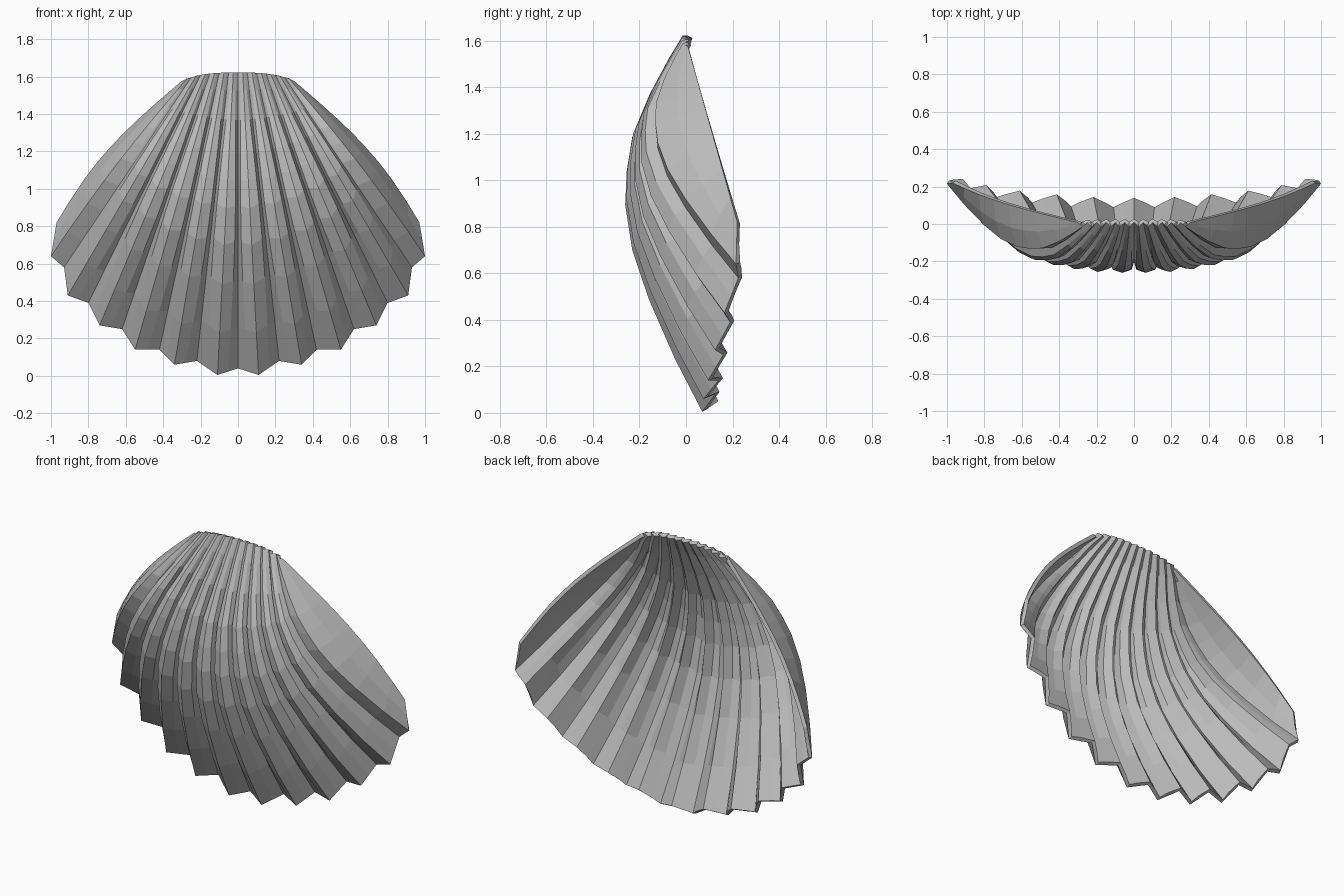
import bpy
import bmesh
from math import sin, pi
from mathutils import Vector

cube = bpy.data.objects.get("Cube")
if cube:
    bpy.data.objects.remove(cube, do_unlink=True)

# Shell colour
grey = bpy.data.materials.new("shell_grey")
grey.use_nodes = True
colour = (0.5, 0.5, 0.5, 1)
grey.diffuse_color = colour
grey.node_tree.nodes["Principled BSDF"].inputs["Base Color"].default_value = colour

# Lower rim of one half: grooves and crests alternate from the middle to the side edge
RIM = [(0, .12, .04), (.11, .07, .005), (.22, .125, .08), (.34, .075, .06),
       (.42, .14, .14), (.55, .095, .14), (.62, .16, .25), (.74, .125, .27),
       (.80, .19, .39), (.91, .165, .43), (.93, .225, .58), (1.0, .215, .64),
       (.97, .22, .82)]
# Bulge of the shell from hinge to rim: (position, share of full depth)
PROFILE = [(0, 0), (.06, .22), (.16, .55), (.27, .84), (.36, .95), (.45, 1),
           (.57, .93), (.7, .72), (.86, .37), (1, 0)]
LAST = len(RIM) - 1


def rib_line(k):
    """Points down one groove, crest or side edge, from hinge to rim."""
    f = k / LAST
    crest = k % 2 == 1
    top = Vector((.3 * f, -.015 if crest else .008, 1.622 - .045 * f ** 3))
    depth = (.285 if crest else .262) - .05 * f ** 2
    bow = 0
    if k == LAST:
        depth, bow = 0, .07
    elif k == LAST - 1:
        depth, bow = .21, .025
    points = []
    for t, d in PROFILE:
        p = top.lerp(Vector(RIM[k]), t)
        p.x += bow * sin(pi * t)
        p.y -= depth * d
        points.append(p)
    return points


def shoulder_line(groove, crest):
    """Rounds the rib between groove and crest, fading to a plain fold at the rim."""
    points = []
    for g, c, (t, d) in zip(groove, crest, PROFILE):
        p = g.lerp(c, .5 - .28 * d)
        p.y = g.y + (c.y - g.y) * (.5 + .22 * d)
        points.append(p)
    return points


# Columns of points across one half
lines = [rib_line(k) for k in range(LAST + 1)]
columns = [lines[0]]
for k in range(LAST):
    a, b = lines[k], lines[k + 1]
    if k == LAST - 1:
        mid = [p.lerp(q, .5) + Vector((.01 * d, -.01 * d, 0))
               for p, q, (t, d) in zip(a, b, PROFILE)]
    else:
        mid = shoulder_line(b, a) if k % 2 else shoulder_line(a, b)
    columns += [mid, b]

# Skin of the half shell
bm = bmesh.new()
grid = [[bm.verts.new(p) for p in col] for col in columns]
for left, right in zip(grid, grid[1:]):
    for r in range(len(PROFILE) - 1):
        bm.faces.new((left[r], left[r + 1], right[r + 1], right[r]))
mesh = bpy.data.meshes.new("scallop_shell")
bm.to_mesh(mesh)
bm.free()
mesh.materials.append(grey)
shell = bpy.data.objects.new("scallop_shell", mesh)
bpy.context.collection.objects.link(shell)

# Mirror to the other half and give the wall its thickness
mirror = shell.modifiers.new("mirror", 'MIRROR')
mirror.use_axis[0] = True
mirror.use_clip = True
wall = shell.modifiers.new("wall", 'SOLIDIFY')
wall.thickness = .022
wall.offset = -1
